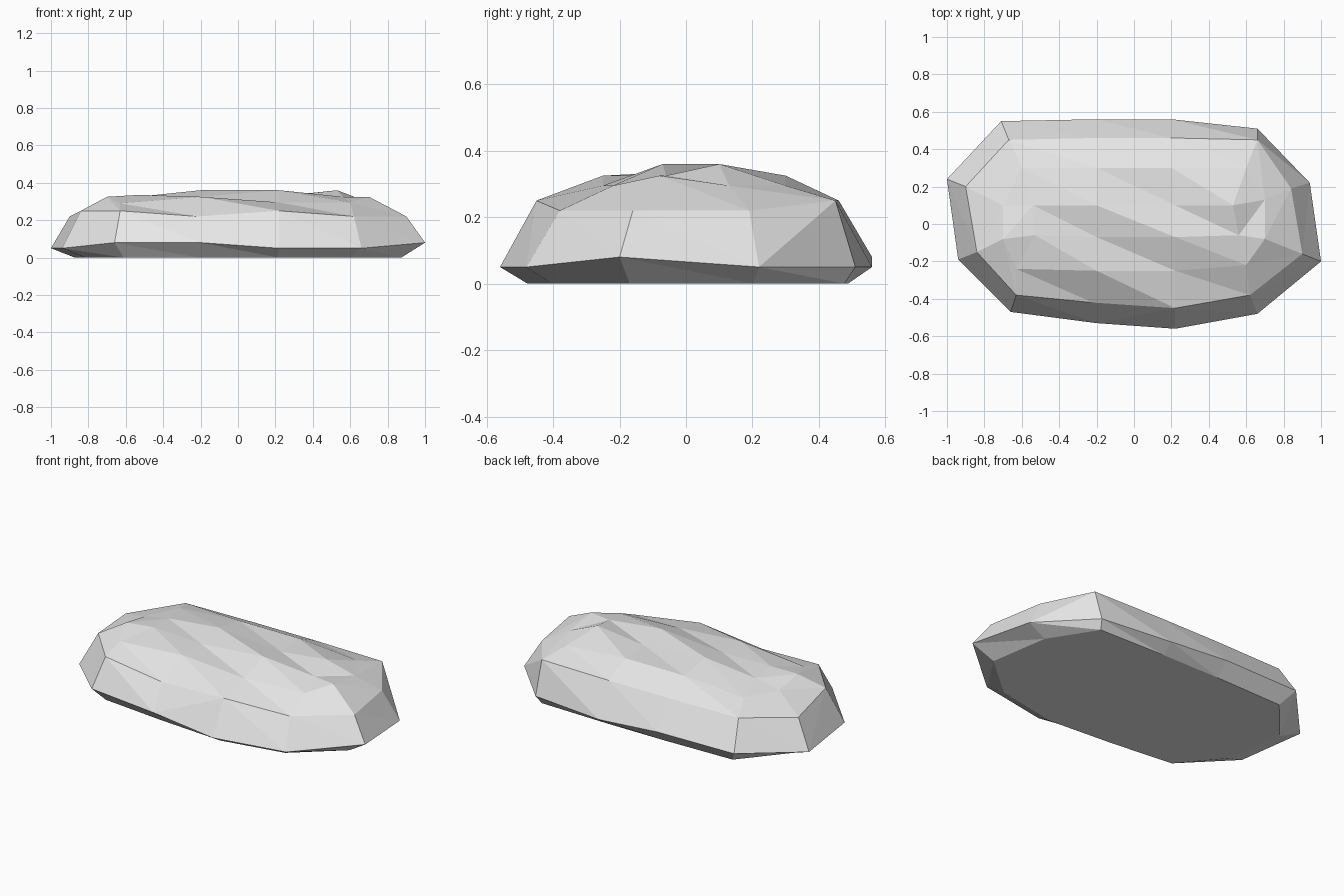
import bpy
import bmesh

old = bpy.data.objects.get("Cube")
if old:
    bpy.data.objects.remove(old, do_unlink=True)

# Stone colour
stone = bpy.data.materials.new("stone grey")
stone.use_nodes = True
colour = (0.8, 0.8, 0.8, 1.0)
stone.diffuse_color = colour
stone.node_tree.nodes["Principled BSDF"].inputs["Base Color"].default_value = colour

# Rings run anticlockwise from the front right corner
widest = [(-.66, -.47, .08), (-.2, -.53, .08), (.22, -.56, .05), (.66, -.48, .05),
          (1, -.2, .08), (.94, .22, .05), (.66, .51, .05), (.2, .56, .05),
          (-.2, .56, .08), (-.71, .55, .08), (-1, .24, .05), (-.94, -.19, .05)]
shoulder = [(-.63, -.38, .25), (-.22, -.42, .22), (.22, -.45, .25), (.62, -.38, .22),
            (.9, -.16, .22), (.84, .19, .22), (.66, .45, .25), (.2, .46, .25),
            (-.2, .46, .25), (-.67, .45, .25), (-.9, .2, .22), (-.84, -.15, .25)]
crown = [(-.63, -.24, .29), (-.2, -.25, .325), (.22, -.25, .295), (.6, -.22, .295),
         (.7, -.08, .325), (.7, .13, .295), (.6, .3, .295), (.2, .3, .325),
         (-.2, .3, .325), (-.6, .3, .295), (-.7, .1, .295), (-.7, -.08, .325)]
# Two rows of bumps across the top, running from right to left of the model
front_row = [(-.53, -.06, .335), (-.2, -.07, .325), (.22, -.07, .36), (.56, -.06, .325)]
back_row = [(-.54, .1, .325), (-.2, .1, .36), (.22, .1, .325), (.53, .1, .36)]

bm = bmesh.new()


def add_verts(points):
    return [bm.verts.new(p) for p in points]


def stitch(low, high, closed=False, follow_peaks=False):
    """Join two rows with triangles, optionally fanning from the higher corner."""
    count = len(low)
    for i in range(count if closed else count - 1):
        j = (i + 1) % count
        a, b, c, d = low[i], low[j], high[j], high[i]
        if follow_peaks and c.co.z > d.co.z:
            bm.faces.new((a, b, c))
            bm.faces.new((a, c, d))
        else:
            bm.faces.new((a, b, d))
            bm.faces.new((b, c, d))


base = add_verts([(x * .97, y * 1.06, 0) for x, y, z in shoulder])
rim = add_verts(widest)
upper = add_verts(shoulder)
top = add_verts(crown)
front = add_verts(front_row)
back = add_verts(back_row)

# Underside and sloping sides
bm.faces.new(base[::-1])
stitch(base, rim, closed=True)
stitch(rim, upper, closed=True, follow_peaks=True)
stitch(upper, top, closed=True)

# Uneven top
stitch(top[:4], front)
stitch(front, back)
stitch(back, top[9:5:-1])
for side in ((top[11], front[0], back[0]), (top[11], back[0], top[10]),
             (front[3], top[4], top[5]), (front[3], top[5], back[3]),
             (top[0], front[0], top[11]), (top[3], top[4], front[3]),
             (top[6], back[3], top[5]), (top[9], top[10], back[0])):
    bm.faces.new(side)

bmesh.ops.recalc_face_normals(bm, faces=bm.faces[:])
mesh = bpy.data.meshes.new("boulder")
bm.to_mesh(mesh)
bm.free()
mesh.materials.append(stone)
boulder = bpy.data.objects.new("boulder", mesh)
bpy.context.collection.objects.link(boulder)
